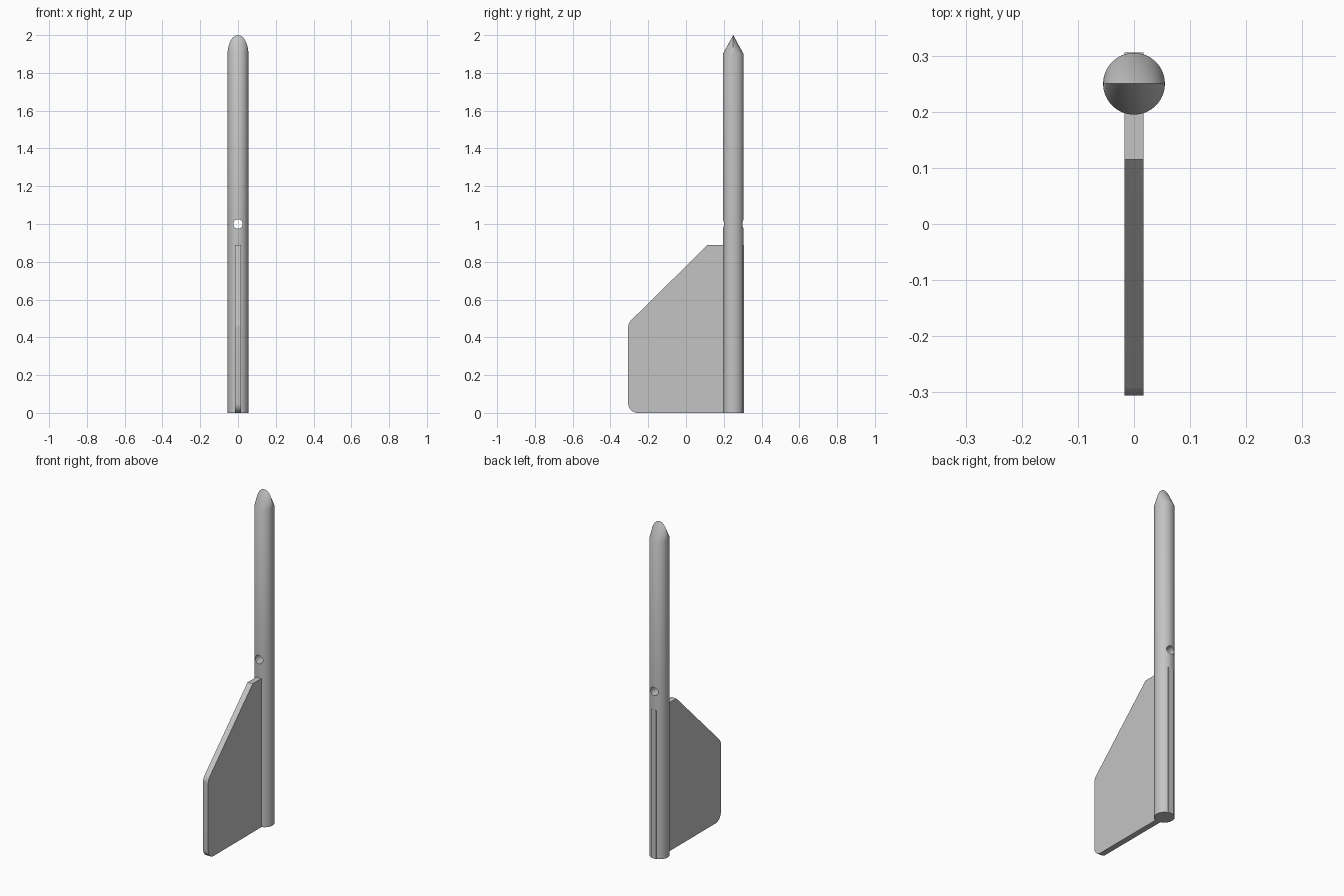
import bpy, bmesh, math

if "Cube" in bpy.data.objects:
    bpy.data.objects.remove(bpy.data.objects["Cube"])

R, CY = 0.055, 0.25          # rod radius and centre
SEG = 64
BASE, NOSE = 1.9, 0.1        # nose start height and length

grey = bpy.data.materials.new("grey")
grey.diffuse_color = (0.55, 0.55, 0.55, 1)
grey.use_nodes = True
grey.node_tree.nodes["Principled BSDF"].inputs["Base Color"].default_value = grey.diffuse_color


def make_object(name, bm):
    bmesh.ops.recalc_face_normals(bm, faces=bm.faces[:])
    mesh = bpy.data.meshes.new(name)
    bm.to_mesh(mesh)
    bm.free()
    mesh.materials.append(grey)
    ob = bpy.data.objects.new(name, mesh)
    bpy.context.collection.objects.link(ob)
    return ob


def activate(ob):
    bpy.ops.object.select_all(action='DESELECT')
    ob.select_set(True)
    bpy.context.view_layer.objects.active = ob


def fillet(corner, prev, nxt, r, n=8):
    """Points of a rounded corner in the y-z profile."""
    from mathutils import Vector
    c = Vector(corner)
    a, b = (Vector(prev) - c).normalized(), (Vector(nxt) - c).normalized()
    half = a.angle(b) / 2
    centre = c + (a + b).normalized() * (r / math.sin(half))
    start = c + a * (r / math.tan(half)) - centre
    end = c + b * (r / math.tan(half)) - centre
    return [tuple(centre + (start * (1 - i / n) + end * (i / n)).normalized() * r)
            for i in range(n + 1)]


# Rod: stacked rings, closed by a two-sided chisel nose with an arched ridge
bm = bmesh.new()
angles = [2 * math.pi * i / SEG for i in range(SEG)]
rings = [[bm.verts.new((R * math.cos(a), CY + R * math.sin(a), z)) for a in angles]
         for z in (0, 0.94, 1.06, BASE)]
bm.faces.new(rings[0])
for low, high in zip(rings, rings[1:]):
    for i in range(SEG):
        j = (i + 1) % SEG
        bm.faces.new((low[i], low[j], high[j], high[i]))
top, half = rings[-1], SEG // 2
ridge = [bm.verts.new((R * math.cos(a), CY, BASE + NOSE * math.sin(a)))
         for a in angles[1:half]]
ridge = [top[0]] + ridge + [top[half]]
for i in range(half):
    for side in (1, -1):
        quad = [top[side * i % SEG], top[side * (i + 1) % SEG], ridge[i + 1], ridge[i]]
        bm.faces.new(list(dict.fromkeys(quad)))
rod = make_object("rod", bm)

# Cross hole through the rod, front to back
bpy.ops.mesh.primitive_cylinder_add(vertices=32, radius=0.025, depth=0.3,
                                    location=(0, CY, 1.0),
                                    rotation=(math.pi / 2, 0, 0))
cutter = bpy.context.object
cutter.name = "hole_cutter"
cutter.hide_render = True
mod = rod.modifiers.new("hole", 'BOOLEAN')
mod.operation, mod.object, mod.solver = 'DIFFERENCE', cutter, 'EXACT'
activate(rod)
bpy.ops.object.modifier_apply(modifier="hole")
bpy.data.objects.remove(cutter)

# Fin: flat plate running through the rod, rounded on its outer corners
T = 0.017
F, B = -0.306, 0.306
low, mid, shoulder = (F, 0), (F, 0.475), (0.115, 0.89)
profile = [(B, 0)] + fillet(low, (B, 0), mid, 0.05) \
    + fillet(mid, low, shoulder, 0.05) + [shoulder, (B, 0.89)]
bm = bmesh.new()
face = bm.faces.new([bm.verts.new((-T, y, z)) for y, z in profile])
ext = bmesh.ops.extrude_face_region(bm, geom=[face])
bmesh.ops.translate(bm, vec=(2 * T, 0, 0),
                    verts=[v for v in ext["geom"] if isinstance(v, bmesh.types.BMVert)])
fin = make_object("fin", bm)

for ob in (rod, fin):
    activate(ob)
    bpy.ops.object.shade_smooth_by_angle(angle=math.radians(30))
